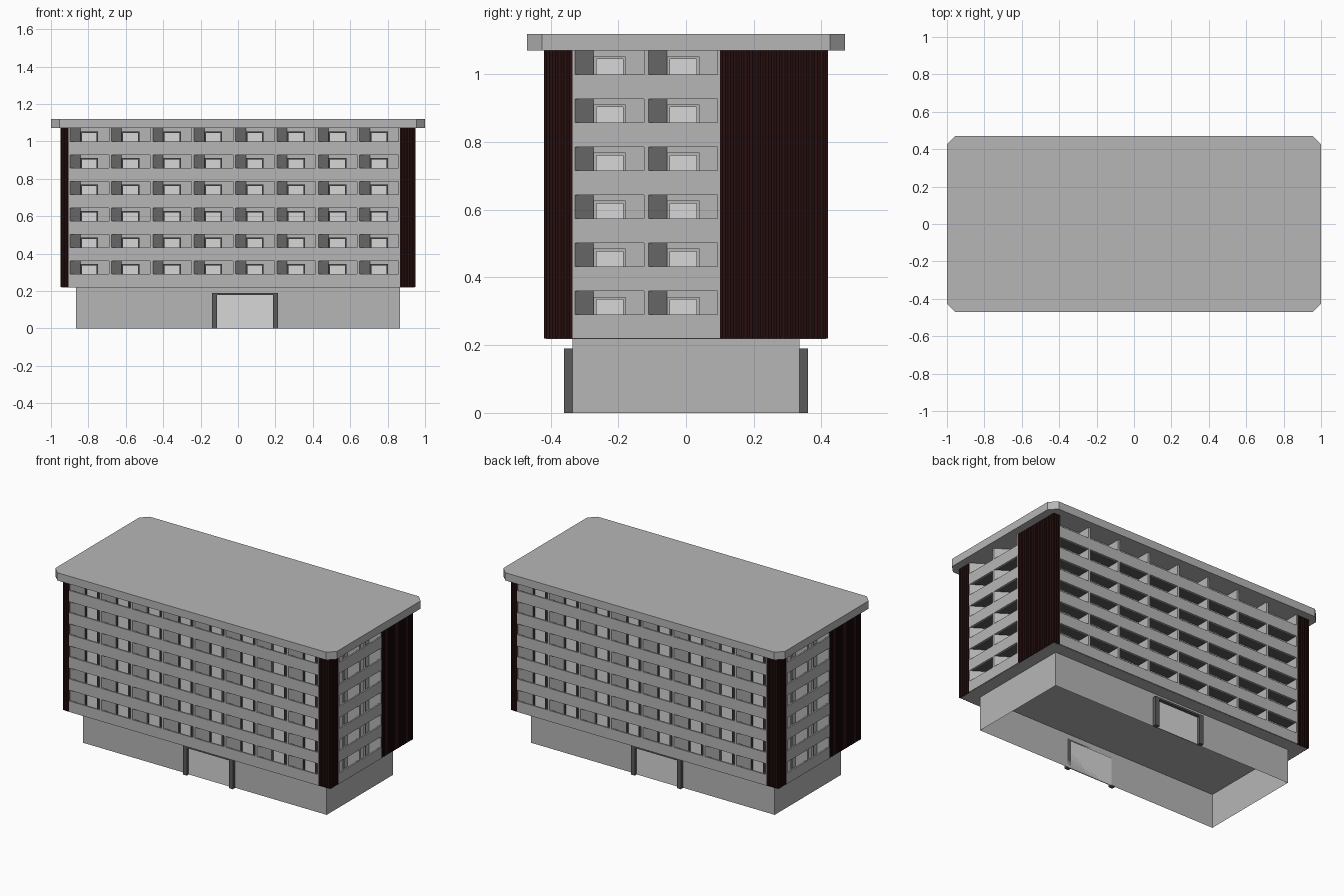
import bpy, bmesh, math
from mathutils import Matrix, Vector

if "Cube" in bpy.data.objects:
    bpy.data.objects.remove(bpy.data.objects["Cube"])


def material(name, rgb):
    m = bpy.data.materials.new(name)
    m.diffuse_color = (*rgb, 1.0)
    m.use_nodes = True
    m.node_tree.nodes["Principled BSDF"].inputs["Base Color"].default_value = m.diffuse_color
    return m


WALL = material("concrete_grey", (0.47, 0.47, 0.47))
PANE = material("pale_pane", (0.68, 0.68, 0.68))
DARK = material("dark_grey", (0.105, 0.105, 0.105))
CLAD = material("dark_red_brown", (0.021, 0.005, 0.005))

HALF_TURN = Matrix.Rotation(math.pi, 4, 'Z')
I = Matrix.Identity(4)
W, H = 0.95, 0.42           # upper block half sizes
D = 0.085                   # balcony depth
Z0, Z1 = 0.22, 1.07         # upper block bottom and top
PITCH, OPEN = 0.142, 0.07   # storey height, opening height
THIN = 0.007                # half thickness of a balcony divider


def prism(bm, pts, z0, z1, m=I):
    """Extrude a flat outline between two heights."""
    lo = [bm.verts.new(m @ Vector((x, y, z0))) for x, y in pts]
    hi = [bm.verts.new(m @ Vector((x, y, z1))) for x, y in pts]
    n = len(pts)
    bm.faces.new(lo[::-1])
    bm.faces.new(hi)
    for i in range(n):
        j = (i + 1) % n
        bm.faces.new((lo[i], lo[j], hi[j], hi[i]))


def rect(x0, x1, y0, y1):
    return [(x0, y0), (x1, y0), (x1, y1), (x0, y1)]


def finish(bm, name, mat):
    bmesh.ops.recalc_face_normals(bm, faces=bm.faces)
    me = bpy.data.meshes.new(name)
    bm.to_mesh(me)
    bm.free()
    me.materials.append(mat)
    ob = bpy.data.objects.new(name, me)
    bpy.context.collection.objects.link(ob)
    return ob


def ribbed(corners, pitch=0.016, depth=0.003):
    """Outline with fine shallow ribs cut into each edge."""
    out = []
    for k, c in enumerate(corners):
        a, b = Vector(c), Vector(corners[(k + 1) % len(corners)])
        d = b - a
        n = max(1, round(d.length / pitch))
        inward = Vector((-d.y, d.x)).normalized() * depth
        for i in range(n):
            out.append(tuple(a + d * (i / n)))
            out.append(tuple(a + d * ((i + 0.5) / n) + inward))
    return out


# Roof slab with chamfered corners
bm = bmesh.new()
c = 0.045
outline = [(-1 + c, -0.47), (1 - c, -0.47), (1, -0.47 + c), (1, 0.47 - c),
           (1 - c, 0.47), (-1 + c, 0.47), (-1, 0.47 - c), (-1, -0.47 + c)]
prism(bm, outline, Z1, 1.12)
finish(bm, "roof_slab", WALL)

# Inner core of the upper block, and the plate under it
bm = bmesh.new()
prism(bm, rect(-W + D, W - D, -H + D, H - D), Z0, Z1)
finish(bm, "upper_core", WALL)
bm = bmesh.new()
prism(bm, rect(-W + 0.006, W - 0.006, -H + 0.006, H - 0.006), Z0 - 0.001, Z0 + 0.003)
finish(bm, "underside_plate", WALL)

# Ground floor: four walls, open below
bm = bmesh.new()
prism(bm, rect(-W + D, W - D, -H + D, H - D), 0, Z0)
bm.normal_update()
bmesh.ops.delete(bm, geom=[f for f in bm.faces if abs(f.normal.z) > 0.9], context='FACES')
finish(bm, "ground_floor_walls", WALL)

# Ribbed corner cladding, repeated by a half turn
bm = bmesh.new()
for m in (I, HALF_TURN):
    prism(bm, ribbed(rect(W - D, W, -H, -H + D)), Z0, Z1, m)
    prism(bm, ribbed(rect(0.905, W, 0.10, H)), Z0, Z1, m)
    prism(bm, rect(W - D, 0.908, 0.10, H - D), Z0, Z1, m)
finish(bm, "corner_cladding", CLAD)


def facade(name, m, length, bays):
    """Balcony grid: u runs along the wall, v runs inward from the face."""
    walls, slabs = bmesh.new(), bmesh.new()
    frames, panes = bmesh.new(), bmesh.new()
    step = length / bays
    # Dividers: one splayed side, one straight side per bay
    for b in range(bays):
        u = b * step
        e = u + step
        prism(walls, [(u, 0.0005), (u + THIN, 0.0005), (u + 0.062, D), (u, D)], Z0, Z1, m)
        prism(walls, rect(e - THIN, e, 0.0005, D), Z0, Z1, m)
    for r in range(6):
        sill = 0.29 + PITCH * r
        base = Z0 if r == 0 else sill - PITCH + OPEN
        # Parapet band and floor slab
        prism(walls, rect(0, length, 0, 0.01), base, sill, m)
        prism(walls if r == 0 else slabs, rect(0, length, 0.01, D), base, base + 0.012, m)
        # Balcony doors with frames
        for b in range(bays):
            u = b * step + 0.062
            f = D - 0.015
            prism(frames, rect(u, u + 0.008, f, D), base, sill + 0.053, m)
            prism(frames, rect(u + 0.087, u + 0.095, f, D), base, sill + 0.053, m)
            prism(frames, rect(u + 0.008, u + 0.087, f, D), sill + 0.045, sill + 0.053, m)
            prism(panes, rect(u + 0.008, u + 0.087, D - 0.006, D), base, sill + 0.045, m)
    finish(walls, name + "_balcony_walls", WALL)
    finish(slabs, name + "_balcony_slabs", DARK)
    finish(frames, name + "_window_frames", DARK if bays > 2 else WALL)
    finish(panes, name + "_window_panes", PANE)


front = Matrix.Translation((-0.905, -H, 0))
right = Matrix.Translation((W, -H + D, 0)) @ Matrix.Rotation(math.pi / 2, 4, 'Z')
facade("front", front, 1.77, 8)
facade("back", HALF_TURN @ front, 1.77, 8)
facade("right", right, 0.435, 2)
facade("left", HALF_TURN @ right, 0.435, 2)

# Entrances front and back
for name, m in (("front", I), ("back", HALF_TURN)):
    bm = bmesh.new()
    y0, y1 = -0.36, -H + D
    prism(bm, rect(-0.14, -0.112, y0, y1), 0, 0.19, m)
    prism(bm, rect(0.187, 0.215, y0, y1), 0, 0.19, m)
    prism(bm, rect(-0.112, 0.187, y0, y1), 0.178, 0.19, m)
    finish(bm, name + "_entrance_frame", DARK)
    bm = bmesh.new()
    prism(bm, rect(-0.112, 0.187, y1 - 0.005, y1), 0, 0.178, m)
    finish(bm, name + "_entrance_door", PANE)
